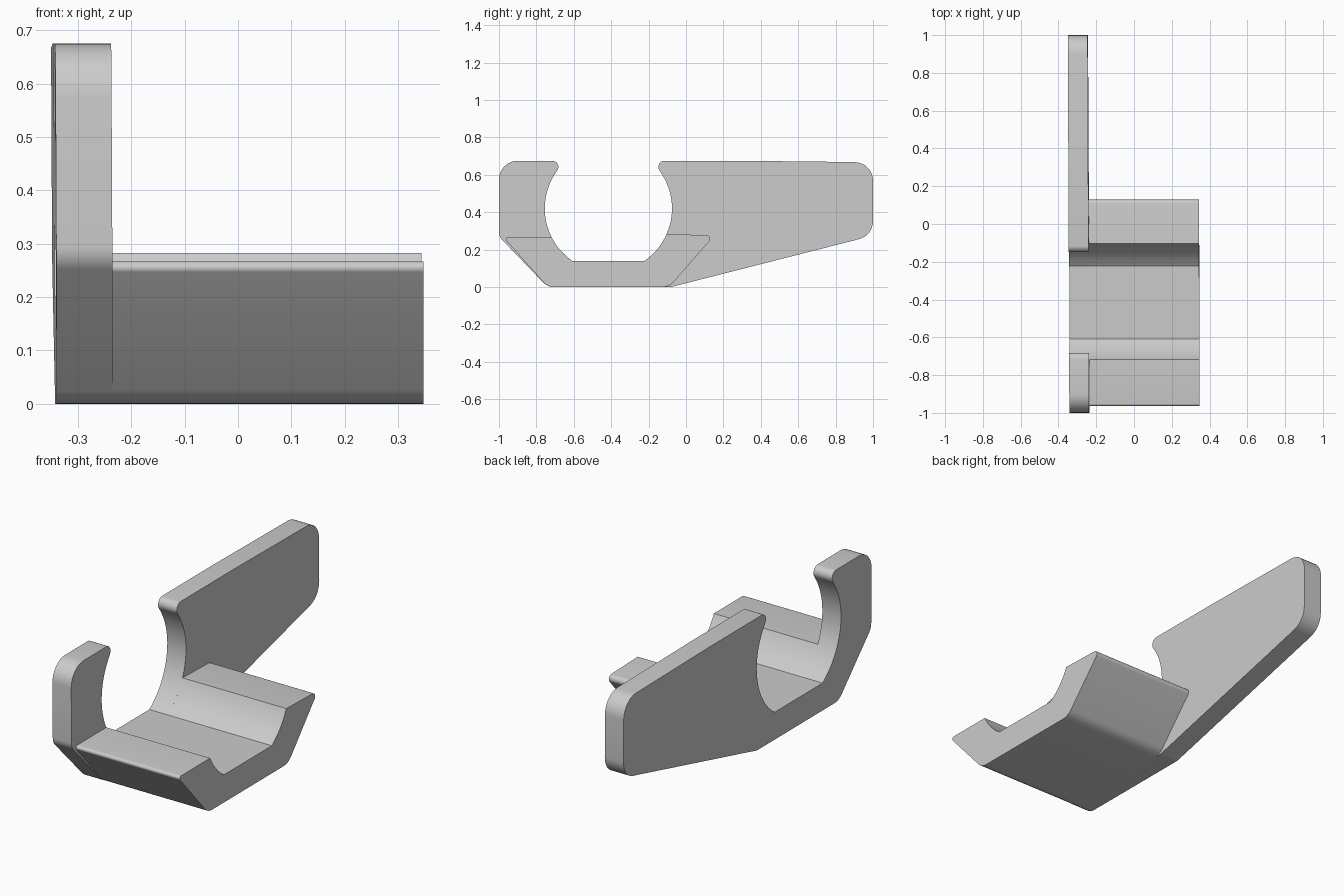
import bpy, bmesh, math
from mathutils import Vector

cube = bpy.data.objects.get("Cube")
if cube:
    bpy.data.objects.remove(cube, do_unlink=True)

grey = bpy.data.materials.new("light grey")
grey.use_nodes = True
COLOUR = (0.6, 0.6, 0.6, 1)
grey.diffuse_color = COLOUR
grey.node_tree.nodes["Principled BSDF"].inputs["Base Color"].default_value = COLOUR

CENTRE, RADIUS, FLOOR = Vector((-0.415, 0.42)), 0.34, 0.14


def bore(start, end, steps=24):
    """Sharp corners along the round opening, angles in degrees."""
    points = []
    for i in range(steps + 1):
        a = math.radians(start + (end - start) * i / steps)
        points.append((CENTRE.x + RADIUS * math.cos(a), CENTRE.y + RADIUS * math.sin(a), 0))
    return points


def angle_at(z):
    """Angle on the right half of the opening at height z."""
    return math.degrees(math.asin((z - CENTRE.y) / RADIUS))


def fillet(corners, steps=8):
    """Turn (y, z, radius) corners into an outline with rounded corners."""
    outline = []
    for i, (y, z, r) in enumerate(corners):
        p = Vector((y, z))
        if r == 0:
            outline.append(p)
            continue
        a = (Vector(corners[i - 1][:2]) - p).normalized()
        b = (Vector(corners[(i + 1) % len(corners)][:2]) - p).normalized()
        half = a.angle(b) / 2
        mid = p + (a + b).normalized() * r / math.sin(half)
        u = p + a * r / math.tan(half) - mid
        v = p + b * r / math.tan(half) - mid
        sweep = u.angle_signed(v)
        for k in range(steps + 1):
            t = -sweep * k / steps
            c, s = math.cos(t), math.sin(t)
            outline.append(mid + Vector((u.x * c - u.y * s, u.x * s + u.y * c)))
    return outline


def extrude(name, corners, x0, x1):
    """Extrude a side outline along x, with the part's slight lean."""
    bm = bmesh.new()
    rings = [[bm.verts.new((x - 0.004 * p.x - 0.005 * p.y, p.x, p.y))
              for p in fillet(corners)] for x in (x0, x1)]
    n = len(rings[0])
    for ring in rings:
        bm.faces.new(ring)
    for i in range(n):
        j = (i + 1) % n
        bm.faces.new((rings[0][i], rings[0][j], rings[1][j], rings[1][i]))
    bmesh.ops.recalc_face_normals(bm, faces=bm.faces)
    mesh = bpy.data.meshes.new(name)
    bm.to_mesh(mesh)
    bm.free()
    mesh.materials.append(grey)
    obj = bpy.data.objects.new(name, mesh)
    bpy.context.collection.objects.link(obj)
    bpy.ops.object.select_all(action='DESELECT')
    obj.select_set(True)
    bpy.context.view_layer.objects.active = obj
    bpy.ops.object.shade_smooth_by_angle(angle=math.radians(30))


low = angle_at(FLOOR)
lip = 35

# Side plate: open hook in front, tapering arm behind
plate = [(-1, 0.675, 0.1), (-1, 0.27, 0.06), (-0.74, 0, 0.08), (-0.08, 0, 0.1),
         (1, 0.275, 0.1), (1, 0.667, 0.1), (0.3, 0.675, 0), (-0.177, 0.675, 0.033)]
plate += bore(lip, low) + bore(180 - low, 180 - lip) + [(-0.653, 0.675, 0.033)]
extrude("side_plate", plate, -0.343, -0.238)

# Trough: channel that continues the lower half of the opening sideways
front_top, back_top = 0.267, 0.283
trough = [(-0.978, front_top, 0.012), (-0.74, 0, 0.08), (-0.09, 0, 0.08),
          (0.152, 0.276, 0.02)]
trough += bore(angle_at(back_top), low, 12)
trough += bore(180 - low, 180 - angle_at(front_top), 12)
extrude("trough", trough, -0.238, 0.345)
